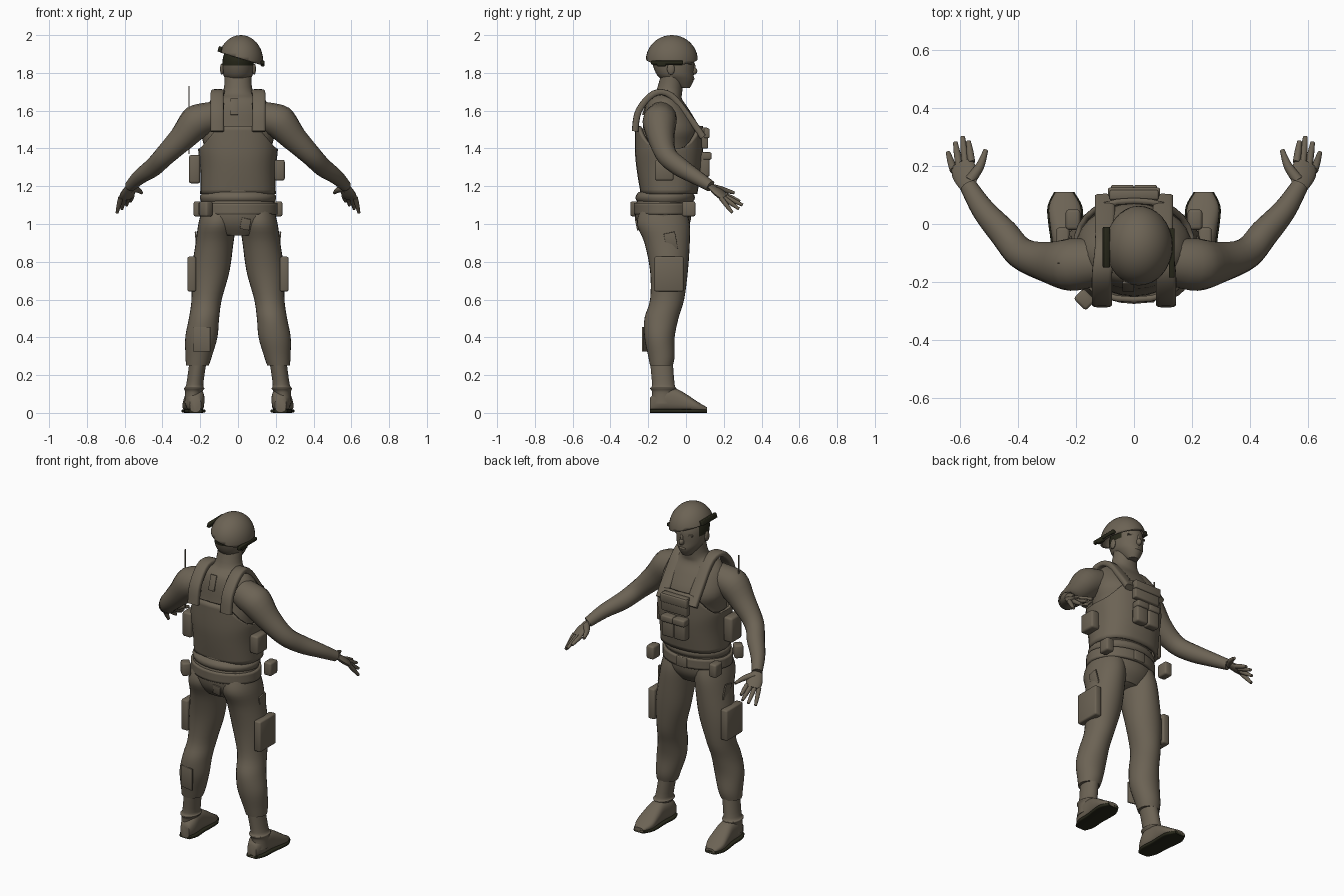
import bpy, bmesh, math
from mathutils import Vector, Matrix

if "Cube" in bpy.data.objects:
    bpy.data.objects.remove(bpy.data.objects["Cube"])


def material(name, color):
    mat = bpy.data.materials.new(name)
    mat.use_nodes = True
    mat.diffuse_color = (*color, 1)
    shader = mat.node_tree.nodes["Principled BSDF"]
    shader.inputs["Base Color"].default_value = (*color, 1)
    return mat


DRAB = material("drab_brown", (.15, .125, .09))
DARK = material("dark_hair_and_rubber", (.02, .02, .01))
RIGHTWARD, UPWARD = Vector((1, 0, 0)), Vector((0, 0, 1))
FORWARD = Vector((0, 1, 0))


def finish(name, bm, materials):
    bmesh.ops.recalc_face_normals(bm, faces=bm.faces)
    mesh = bpy.data.meshes.new(name)
    bm.to_mesh(mesh)
    bm.free()
    part = bpy.data.objects.new(name, mesh)
    bpy.context.collection.objects.link(part)
    for mat in materials:
        mesh.materials.append(mat)
    bpy.ops.object.select_all(action='DESELECT')
    part.select_set(True)
    bpy.context.view_layer.objects.active = part
    bpy.ops.object.shade_smooth_by_angle(angle=math.radians(50))
    return part


def ring(center, across, along, power=1, count=28):
    points = []
    for i in range(count):
        angle = math.tau * i / count
        co, si = math.cos(angle), math.sin(angle)
        points.append(Vector(center)
                      + across * math.copysign(abs(co) ** power, co)
                      + along * math.copysign(abs(si) ** power, si))
    return points


def refine(rings, steps=4):
    # smooth curve through every ring
    result = []
    last = len(rings) - 1
    for i in range(last):
        before, start = rings[max(i - 1, 0)], rings[i]
        end, after = rings[i + 1], rings[min(i + 2, last)]
        for k in range(steps):
            t = k / steps
            result.append([
                q + ((r - p) * t + (p * 2 - q * 5 + r * 4 - s) * t ** 2
                     + (q * 3 - r * 3 + s - p) * t ** 3) / 2
                for p, q, r, s in zip(before, start, end, after)])
    return result + [rings[last]]


def loft(name, rings, side=1, materials=(DRAB,), wall=0):
    bm = bmesh.new()
    rows = [[bm.verts.new((p.x * side, p.y, p.z)) for p in points]
            for points in refine(rings)]
    count = len(rows[0])
    for low, high in zip(rows, rows[1:]):
        for i in range(count):
            j = (i + 1) % count
            bm.faces.new((low[i], low[j], high[j], high[i]))
    if not wall:
        bm.faces.new(rows[0])
        bm.faces.new(rows[-1])
    part = finish(name, bm, materials)
    if wall:
        shell = part.modifiers.new("thickness", 'SOLIDIFY')
        shell.thickness, shell.offset = wall, -1
    return part


def column(sections, power=1, center=lambda z: 0):
    # upright sections: height, y, half width, half depth
    return [ring((center(z), y, z), RIGHTWARD * width, FORWARD * depth, power)
            for z, y, width, depth in sections]


def sweep(name, path, radii, side=1, flat=1, across=None, power=1):
    points = [Vector(p) for p in path]
    rings = []
    for i, point in enumerate(points):
        ahead = points[min(i + 1, len(points) - 1)] - points[max(i - 1, 0)]
        ahead.normalize()
        wide = across or ahead.cross(UPWARD).normalized()
        thin = wide.cross(ahead) * flat
        rings.append(ring(point, wide * radii[i], thin * radii[i], power, count=16))
    return loft(name, rings, side)


def box(name, at, size, turn=(0, 0, 0), mat=DRAB):
    bm = bmesh.new()
    bmesh.ops.create_cube(bm, size=1)
    bmesh.ops.scale(bm, vec=size, verts=bm.verts)
    bmesh.ops.bevel(bm, geom=bm.edges[:], offset=min(size) / 5, segments=2,
                    profile=.5, affect='EDGES')
    part = finish(name, bm, (mat,))
    part.location, part.rotation_euler = at, turn


def ball(name, at, radii):
    bm = bmesh.new()
    bmesh.ops.create_uvsphere(bm, u_segments=32, v_segments=20, radius=1)
    placement = Matrix.Translation(at) @ Matrix.Diagonal((*radii, 1))
    bmesh.ops.transform(bm, matrix=placement, verts=bm.verts)
    return finish(name, bm, (DRAB,))


# torso and neck in one piece
loft("torso", column([
    (.94, -.12, .13, .1), (1, -.12, .19, .14), (1.08, -.12, .2, .15),
    (1.2, -.1, .18, .14), (1.4, -.1, .18, .15), (1.5, -.08, .2, .15),
    (1.6, -.1, .18, .12), (1.66, -.11, .14, .09), (1.7, -.09, .08, .07),
    (1.8, -.07, .07, .06)]))

# head, with the hair picked out by position
head = loft("head", column([
    (1.72, -.01, .03, .03), (1.76, -.04, .06, .08), (1.8, -.06, .08, .1),
    (1.88, -.07, .08, .11), (1.95, -.07, .05, .07)]), materials=(DRAB, DARK))
for face in head.data.polygons:
    if face.center.z > 1.84 and face.center.y < -.02:
        face.material_index = 1
ball("nose", (0, .04, 1.81), (.015, .02, .02))
ball("nose_bridge", (0, .035, 1.83), (.01, .015, .03))
ball("lips", (0, .03, 1.77), (.025, .015, .01))

# slanted helmet with its dark edge strips
helmet = ball("helmet", (.015, -.075, 1.865), (.118, .138, .135))
bm = bmesh.new()
bm.from_mesh(helmet.data)
bmesh.ops.bisect_plane(bm, geom=bm.verts[:] + bm.edges[:] + bm.faces[:],
                       plane_co=(0, 0, 1.88), plane_no=(.3, 0, 1), clear_inner=True)
bm.to_mesh(helmet.data)
bm.free()
helmet.modifiers.new("thickness", 'SOLIDIFY').thickness = .01
box("helmet_strip_low", (.13, -.1, 1.855), (.02, .17, .02), mat=DARK)
box("helmet_strip_high", (-.095, -.08, 1.925), (.02, .14, .03), (0, .3, 0), DARK)
box("strip_buckle", (.13, -.13, 1.85), (.02, .05, .03), mat=DARK)

# vest: the upper edge rises into a front and a back plate
vest = column([(1.16, -.09, .2, .15), (1.28, -.09, .2, .17), (1.38, -.09, .21, .18)],
              power=.85)
upper_edge = [point + UPWARD * .02 for point in vest[-1]]
for point in upper_edge:
    point.z += .12 * min(1, max(0, 2 - abs(point.x) * 10))
loft("vest", vest + [upper_edge], wall=.02)

# rolled shirt hem and belt
loft("waist_roll", column([(1.11, -.11, .19, .14), (1.13, -.11, .2, .155),
                           (1.15, -.11, .2, .155), (1.17, -.11, .18, .14)]))
loft("belt", column([(z, -.115, .21, .16) for z in (1.05, 1.11)]), wall=.02)
box("belt_buckle", (0, .04, 1.08), (.07, .02, .06))
box("rear_belt_pouch", (-.17, -.26, 1.08), (.06, .05, .08), (0, 0, -math.pi / 4))

# chest, side and radio pouches
box("chest_pouch", (0, .1, 1.455), (.17, .035, .11))
box("chest_pouch_flap", (0, .11, 1.48), (.18, .03, .05))
for side in (1, -1):
    box("magazine_pouch", (side * .04, .1, 1.315), (.075, .05, .13))
    box("magazine_flap", (side * .04, .11, 1.36), (.08, .05, .04))
box("side_pouch", (.22, -.115, 1.285), (.055, .1, .11))
box("radio", (-.23, -.12, 1.29), (.06, .1, .15))
box("antenna", (-.26, -.135, 1.55), (.006, .006, .36))

# cloth patches
box("trouser_patch", (-.19, -.22, .39), (.09, .009, .13), (0, 0, -.2))
box("seat_patch", (.04, -.26, 1), (.05, .009, .06), (.2, .2, 0))
box("collar_patch", (-.02, -.215, 1.62), (.04, .009, .09), (-.3, 0, 0))

strap_path = [(.11, -.27, 1.49), (.11, -.25, 1.6), (.11, -.17, 1.69),
              (.1, -.08, 1.68), (.1, .02, 1.56), (.1, .09, 1.46)]
arm_path = [(.12, -.13, 1.57), (.22, -.14, 1.54), (.3, -.13, 1.45), (.39, -.1, 1.36),
            (.45, -.03, 1.3), (.52, .05, 1.25), (.57, .13, 1.2)]
fingertips = [(.57, .285, 1.12), (.59, .3, 1.1), (.615, .28, 1.08), (.64, .245, 1.06)]
wrist = Vector(arm_path[-1])
reach = Vector((.15, .5, -.4)).normalized()
knuckles = Vector((.75, -.35, -.15)).normalized()


def leg_center(z):
    # the legs lean outward at an even rate
    return .25 - .14 * z


def foot(name, sections, power, mat):
    # sections: y, half width, bottom, top
    loft(name, [ring((.235 + y / 20, y, (low + top) / 2), RIGHTWARD * width,
                     UPWARD * (top - low) / 2, power)
                for y, width, low, top in sections], side, (mat,))


for side in (1, -1):
    ball("ear", (side * .085, -.08, 1.82), (.01, .02, .03))
    box("brow", (side * .035, .025, 1.85), (.05, .015, .01), (0, 0, -side * .3))

    # padded straps and pouches
    sweep("shoulder_strap", strap_path, [.035] * len(strap_path), side, .5, RIGHTWARD, .5)
    box("belt_pouch", (side * .21, .015, 1.08), (.05, .07, .08))
    box("thigh_pouch", (side * .245, -.09, .735), (.045, .155, .185))
    box("thigh_patch", (side * .22, -.08, .91), (.009, .06, .09), (.2, side * .1, 0))

    # trousers
    loft("trouser_leg", column([
        (1.08, -.12, .09, .12), (1, -.12, .1, .14), (.9, -.1, .1, .12),
        (.75, -.09, .1, .1), (.6, -.1, .08, .09), (.5, -.13, .08, .09),
        (.4, -.14, .085, .08), (.3, -.13, .07, .07), (.25, -.13, .06, .06)],
        center=leg_center), side)

    # boot shaft, foot and dark sole
    loft("boot_shaft", column([
        (.27, -.13, .045, .06), (.15, -.12, .045, .06), (.13, -.12, .055, .07),
        (.11, -.12, .045, .06), (.05, -.12, .04, .06)], center=leg_center), side)
    outline = [(-.19, .03, .08), (-.14, .05, .13), (-.06, .05, .13),
               (0, .055, .1), (.06, .055, .06), (.11, .03, .03)]
    foot("boot_foot", [(y, width, .005, top) for y, width, top in outline], .8, DRAB)
    foot("boot_sole", [(y, width + .005, 0, .02) for y, width, top in outline], .4, DARK)

    # bare arm, palm and fingers
    sweep("arm", arm_path, [.08, .09, .07, .055, .05, .04, .03], side)
    across = (knuckles - reach * knuckles.dot(reach)).normalized()
    palm_path = [wrist + reach * step / 30 for step in range(4)]
    sweep("palm", palm_path, [.03, .04, .045, .04], side, .4, across)
    for i, tip in enumerate(fingertips):
        base = wrist + reach * .09 + across * (i - 1.5) * .023
        middle = base.lerp(Vector(tip), .5)
        sweep("finger", [base, middle, tip], [.013, .012, .008], side)
    sweep("thumb", [(.565, .15, 1.19), (.53, .2, 1.18), (.51, .255, 1.165)],
          [.02, .015, .008], side)
